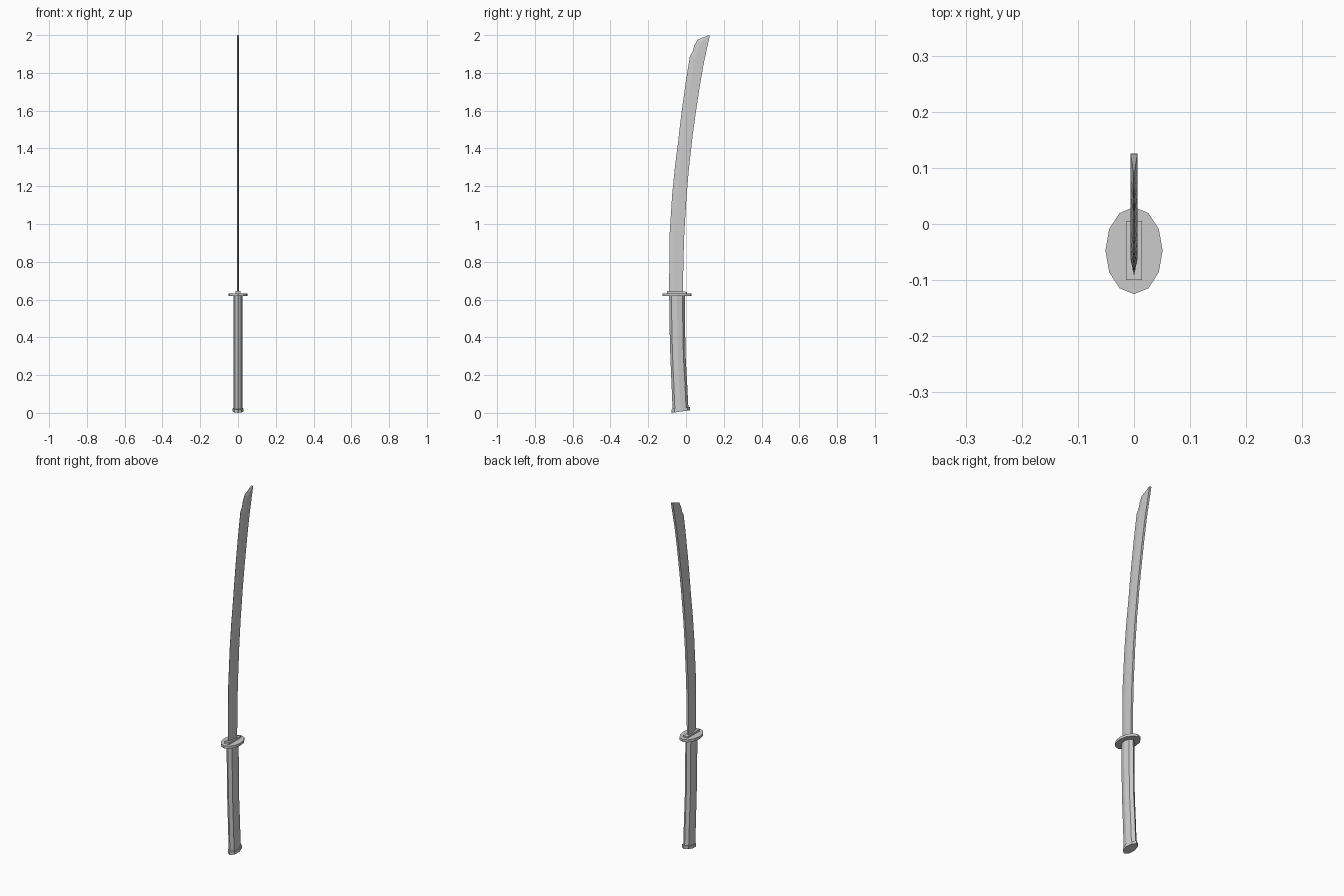
import bpy, bmesh, math

if "Cube" in bpy.data.objects:
    bpy.data.objects.remove(bpy.data.objects["Cube"])


def loft(name, rings):
    """Skin a list of equal-length vertex rings and cap both ends."""
    bm = bmesh.new()
    rows = [[bm.verts.new(p) for p in ring] for ring in rings]
    n = len(rows[0])
    for a, b in zip(rows, rows[1:]):
        for i in range(n):
            j = (i + 1) % n
            bm.faces.new((a[i], a[j], b[j], b[i]))
    bm.faces.new(rows[0][::-1])
    bm.faces.new(rows[-1])
    bmesh.ops.recalc_face_normals(bm, faces=bm.faces)
    mesh = bpy.data.meshes.new(name)
    bm.to_mesh(mesh)
    bm.free()
    obj = bpy.data.objects.new(name, mesh)
    bpy.context.collection.objects.link(obj)
    return obj


def oval(sides, rx, y0, y1, z, tilt=0.0):
    """Oval ring spanning y0..y1; tilt is the rise in z per unit y."""
    cy, ry = (y0 + y1) / 2, (y1 - y0) / 2
    ring = []
    for i in range(sides):
        a = 2 * math.pi * i / sides
        dy = ry * math.sin(a)
        ring.append((rx * math.cos(a), cy + dy, z + tilt * dy))
    return ring


# Blade: stations of cutting edge (y, z) and spine (y, z)
stations = [
    (-0.090, 0.625, -0.016, 0.625),
    (-0.088, 0.80, -0.014, 0.80),
    (-0.086, 0.96, -0.009, 0.95),
    (-0.073, 1.16, 0.003, 1.15),
    (-0.059, 1.30, 0.016, 1.30),
    (-0.041, 1.44, 0.031, 1.43),
    (-0.038, 1.47, 0.034, 1.46),
    (-0.021, 1.61, 0.052, 1.59),
    (0.000, 1.76, 0.073, 1.73),
    (0.021, 1.89, 0.092, 1.84),
    (0.036, 1.915, 0.098, 1.87),
    (0.044, 1.945, 0.105, 1.90),
    (0.060, 1.975, 0.111, 1.93),
    (0.090, 1.988, 0.119, 1.965),
    (0.125, 2.000, 0.126, 1.998),
]
half = 0.006


def blade_section(ye, ze, ys, zs, k=0.35):
    ym, zm = ye + (ys - ye) * k, ze + (zs - ze) * k
    e = half if ye > 0.12 else 0.0005
    return [(-e, ye, ze), (e, ye, ze), (half, ym, zm),
            (half, ys, zs), (-half, ys, zs), (-half, ym, zm)]


loft("blade", [blade_section(*s) for s in stations])


# Collar at the blade root, slightly tilted
def collar_ring(z0, z1):
    return [(-0.014, -0.100, z0), (0.014, -0.100, z0),
            (0.014, 0.005, z1), (-0.014, 0.005, z1)]


loft("blade_collar", [collar_ring(0.622, 0.622), collar_ring(0.645, 0.641)])

# Twelve-sided oval guard
loft("guard", [oval(12, 0.051, -0.125, 0.030, z) for z in (0.619, 0.633)])

# Curved eight-sided grip
grip = [(-0.071, 0.013, 0.02), (-0.077, 0.006, 0.16), (-0.083, -0.002, 0.30),
        (-0.087, -0.005, 0.45), (-0.089, -0.006, 0.622)]
loft("grip", [oval(8, 0.024, y0, y1, z) for y0, y1, z in grip])

# Pommel cap, square to the curved end of the grip
loft("pommel_cap", [oval(8, 0.028, -0.076, 0.021, 0.007, 0.14),
                    oval(8, 0.028, -0.076, 0.021, 0.024, 0.14)])
